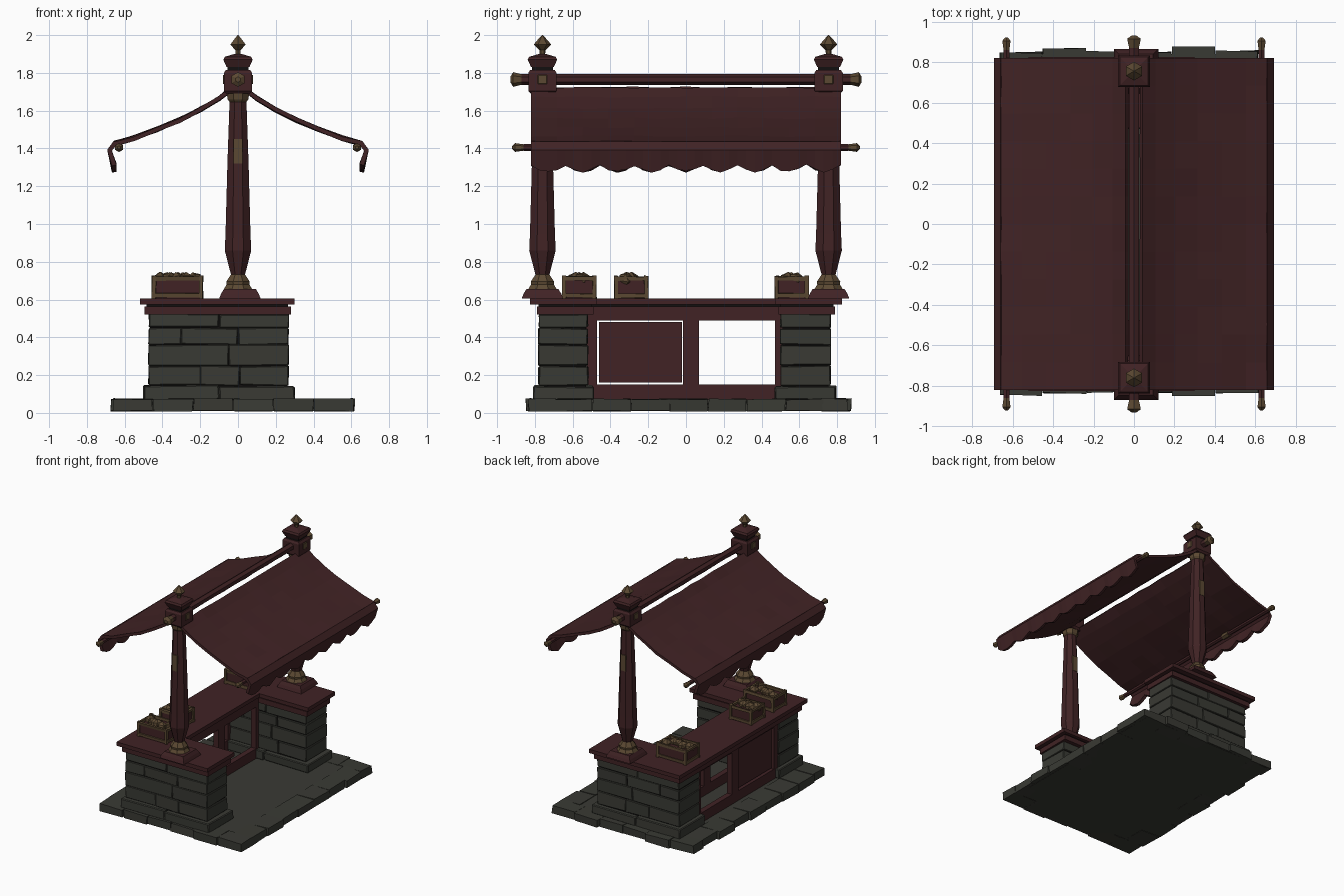
import bpy, bmesh, math, random
from mathutils import Vector, Matrix

if "Cube" in bpy.data.objects:
    bpy.data.objects.remove(bpy.data.objects["Cube"])
random.seed(4)

def material(name, rgb):
    m = bpy.data.materials.new(name)
    m.diffuse_color = (*rgb, 1)
    m.use_nodes = True
    m.node_tree.nodes["Principled BSDF"].inputs["Base Color"].default_value = m.diffuse_color
    return m

WOOD = material("maroon wood", (0.052, 0.0165, 0.018))
STONE = material("grey stone", (0.041, 0.042, 0.034))
BRASS = material("dull brass", (0.105, 0.066, 0.032))
DARK = material("dark joint", (0.006, 0.005, 0.005))

def finish(bm, name, mat):
    bmesh.ops.recalc_face_normals(bm, faces=bm.faces)
    me = bpy.data.meshes.new(name)
    bm.to_mesh(me)
    bm.free()
    me.materials.append(mat)
    ob = bpy.data.objects.new(name, me)
    bpy.context.collection.objects.link(ob)
    return ob

def add_box(bm, x0, x1, y0, y1, z0, z1, wob=0.0):
    vs = bmesh.ops.create_cube(bm, size=1)["verts"]
    for v in vs:
        v.co = Vector(((x0 + x1) / 2 + v.co.x * (x1 - x0), (y0 + y1) / 2 + v.co.y * (y1 - y0),
                       (z0 + z1) / 2 + v.co.z * (z1 - z0)))
        v.co += Vector([random.uniform(-wob, wob) for _ in range(3)])

def boxes(name, mat, items, wob=0.0, bevel=0.0):
    bm = bmesh.new()
    for b in items:
        add_box(bm, *b, wob)
    if bevel:
        bmesh.ops.bevel(bm, geom=bm.edges[:], offset=bevel, segments=1, affect='EDGES')
    return finish(bm, name, mat)

def lathe(name, mat, profile, loc, sides=8, axis='Z'):
    """Flat-sided turned part: profile is (apothem, height)."""
    bm = bmesh.new()
    rings = []
    k = 1 / math.cos(math.pi / sides)
    for r, h in profile:
        rings.append([bm.verts.new((r * k * math.cos((i + .5) * math.tau / sides),
                                    r * k * math.sin((i + .5) * math.tau / sides), h)) for i in range(sides)])
    for a, b in zip(rings, rings[1:]):
        for i in range(sides):
            j = (i + 1) % sides
            bm.faces.new((a[i], a[j], b[j], b[i]))
    bm.faces.new(rings[0])
    bm.faces.new(rings[-1])
    if axis == 'Y':
        bm.transform(Matrix.Rotation(-math.pi / 2, 4, 'X'))
    bm.transform(Matrix.Translation(loc))
    return finish(bm, name, mat)

def prism(name, mat, outline, z0, z1):
    bm = bmesh.new()
    f = bm.faces.new([bm.verts.new((x, y, z0)) for x, y in outline])
    ext = bmesh.ops.extrude_face_region(bm, geom=[f])["geom"]
    for v in ext:
        if isinstance(v, bmesh.types.BMVert):
            v.co.z = z1
    return finish(bm, name, mat)

# floor slab with uneven border stones
boxes("floor_slab", STONE, [(-.62, .58, -.8, .84, .01, .07)])
border = []
for i in range(6):
    x0 = -.66 + i * .2125
    for y in (-.83, .86):
        s = 1 if y > 0 else -1
        o = y + s * random.uniform(-.015, .02)
        border.append((x0, x0 + .208, min(o, y - s * .14), max(o, y - s * .14), .01, .074))
for i in range(7):
    y0 = -.7 + i * .205
    border.append((-.66 - random.uniform(-.01, .015), -.5, y0, y0 + .2, .01, .073))
    border.append((.45, .605 + random.uniform(-.01, .015), y0, y0 + .2, .01, .073))
boxes("floor_border_stones", STONE, border, wob=.004)

# stone plinths: dark core, brick courses, footing
for tag, y0, y1 in (("front", -.78, -.52), ("back", .5, .765)):
    boxes(tag + "_plinth_core", DARK, [(-.465, .255, y0 + .01, y1 - .01, .08, .53)])
    bricks = []
    for (z0, z1), cuts in (((.145, .25), (-.475, -.2, .01, .27)), ((.25, .36), (-.475, -.05, .27)),
                           ((.36, .45), (-.475, -.3, 0, .27)), ((.45, .525), (-.475, -.1, .27))):
        for a, b in zip(cuts, cuts[1:]):
            bricks.append((a + .002, b - .002, y0, y1, z0 + .002, z1 - .002))
    boxes(tag + "_plinth_bricks", STONE, bricks, wob=.004, bevel=.004)
    boxes(tag + "_plinth_footing", STONE, [(-.5, -.1, y0 - .03, y1 + .03, .07, .145),
                                           (-.098, .3, y0 - .03, y1 + .03, .07, .14)], wob=.004, bevel=.006)

# U-shaped counter top, open towards +x
def u_shape(x0, x1, xi, yo, yi):
    return [(x0, -yo), (x1, -yo), (x1, -yi), (xi, -yi), (xi, yi), (x1, yi), (x1, yo), (x0, yo)]
prism("counter_trim", WOOD, u_shape(-.495, .28, -.16, .79, .49), .52, .562)
prism("counter_gap", DARK, u_shape(-.485, .265, -.17, .78, .5), .562, .574)
prism("counter_top", WOOD, u_shape(-.52, .3, -.14, .825, .475), .574, .605)

# timber frames under the long counter, one outer panel closed
for tag, xa, xb in (("outer", -.465, -.42), ("inner", -.21, -.165)):
    boxes(tag + "_counter_frame", WOOD, [(xa, xb, -.53, .51, .07, .15), (xa, xb, -.53, .51, .49, .525),
          (xa, xb, -.53, -.47, .15, .49), (xa, xb, -.015, .07, .15, .49), (xa, xb, .47, .51, .15, .49)])
boxes("counter_panel", WOOD, [(-.45, -.43, -.46, -.02, .16, .48)])

# posts with foot, brass collar, band, head block, cap and finial
for tag, y in (("front", -.76), ("back", .755)):
    lathe(tag + "_post_foot", WOOD, [(.11, .605), (.1, .63), (.085, .655)], (.01, y, 0), 4)
    lathe(tag + "_post_collar", BRASS, [(.075, .655), (.06, .68), (.062, .695), (.035, .735)], (0, y, 0))
    lathe(tag + "_post", WOOD, [(.034, .72), (.07, .86), (.066, .95), (.056, 1.32), (.045, 1.64),
                                (.045, 1.72)], (0, y, 0))
    lathe(tag + "_post_band", BRASS, [(.034, 1.63), (.055, 1.66), (.06, 1.7)], (0, y, 0))
    boxes(tag + "_post_plates", BRASS, [(-.024, .024, y - .059, y + .059, 1.32, 1.45)])
    lathe(tag + "_post_head", WOOD, [(.062, 1.69), (.075, 1.705), (.075, 1.8), (.065, 1.815)], (0, y, 0), 4)
    lathe(tag + "_post_neck", DARK, [(.055, 1.81), (.055, 1.835)], (0, y, 0), 4)
    lathe(tag + "_post_cap", WOOD, [(.06, 1.83), (.078, 1.87), (.07, 1.885), (.02, 1.9)], (0, y, 0), 4)
    lathe(tag + "_post_finial", BRASS, [(.012, 1.895), (.014, 1.92), (.04, 1.95), (.022, 1.975),
                                        (.002, 2.0)], (0, y, 0), 6)
    boxes(tag + "_post_studs", BRASS, [(-.08, .08, y - .025, y + .025, 1.74, 1.79)], bevel=.004)

# ridge pole and eave poles with flared brass ends
poles = [("ridge", 0, 1.765, .025, .87), ("left_eave", -.63, 1.405, .015, .86), ("right_eave", .63, 1.405, .015, .86)]
for tag, x, z, r, l in poles:
    lathe(tag + "_pole", WOOD, [(r, -l), (r, l)], (x, 0, z), 6, 'Y')
    for end, s in (("front", -1), ("back", 1)):
        lathe(f"{tag}_{end}_tip", BRASS, [(r * .7, s * (l - .03)), (r * 1.35, s * (l + .045)),
                                          (r * .5, s * (l + .06))], (x, 0, z), 6, 'Y')
    if tag != "ridge":
        for i, y in enumerate((-.35, 0, .35)):
            lathe(f"{tag}_ring_{i}", BRASS, [(.021, -.035), (.021, .035)], (x, y, z), 6, 'Y')

# sagging cloth roof: one curved sheet and one scalloped valance per side
def sheet(name, rows, thick):
    bm = bmesh.new()
    g = [[bm.verts.new(p) for p in row] for row in rows]
    for a, b in zip(g, g[1:]):
        for i in range(len(a) - 1):
            bm.faces.new((a[i], a[i + 1], b[i + 1], b[i]))
    ob = finish(bm, name, WOOD)
    m = ob.modifiers.new("thickness", 'SOLIDIFY')
    m.thickness = thick
    m.offset = 0
    return ob

curve = [(.035, 1.715), (.1, 1.665), (.2, 1.605), (.31, 1.55), (.43, 1.5), (.55, 1.455), (.655, 1.425)]
N = 36
ys = [-.82 + 1.64 * i / N for i in range(N + 1)]
for tag, s in (("left", -1), ("right", 1)):
    sheet(tag + "_roof_cloth", [[(s * x, y, z + random.uniform(-.005, .005)) for y in ys[::3]]
                                for x, z in curve], .022)
    # valance hem follows nine scallops
    hem = [1.315 - .035 * abs(math.sin(math.pi * i / 4)) + random.uniform(-.006, .006) for i in range(N + 1)]
    sheet(tag + "_valance", [[(s * .65, y, 1.43) for y in ys], [(s * .68, y, 1.39) for y in ys],
                             [(s * .655, y, h) for y, h in zip(ys, hem)]], .025)

# crates of goods on the long counter
for n, (x, y, w) in enumerate(((-.32, -.565, .125), (-.35, -.29, .09), (-.32, .56, .125))):
    d, z0, z1 = .08, .605, .72
    boxes(f"crate_{n}", WOOD, [(x - w, x + w, y - d, y + d, z0, z1 - .02)])
    strips = [(x - w - .008, x + w + .008, y + e * d - .008, y + e * d + .008, z, z + .022)
              for e in (-1, 1) for z in (z0 + .005, z1 - .02)]
    strips += [(x + e * w - .008, x + e * w + .008, y - d, y + d, z, z + .022)
               for e in (-1, 1) for z in (z0 + .005, z1 - .02)]
    strips += [(x + a * w - .01, x + a * w + .01, y + e * d - .01, y + e * d + .01, z0, z1 + .006)
               for e in (-1, 1) for a in (-1, 1)]
    boxes(f"crate_{n}_strips", BRASS, strips, wob=.003)
    bm = bmesh.new()
    for i in range(5):
        c = (x + (i - 2) * w * .36, y + random.uniform(-.03, .03), z1 - .015)
        bmesh.ops.create_icosphere(bm, subdivisions=1, radius=.042,
                                   matrix=Matrix.Translation(c) @ Matrix.Rotation(i, 4, 'X'))
    finish(bm, f"crate_{n}_goods", BRASS)
